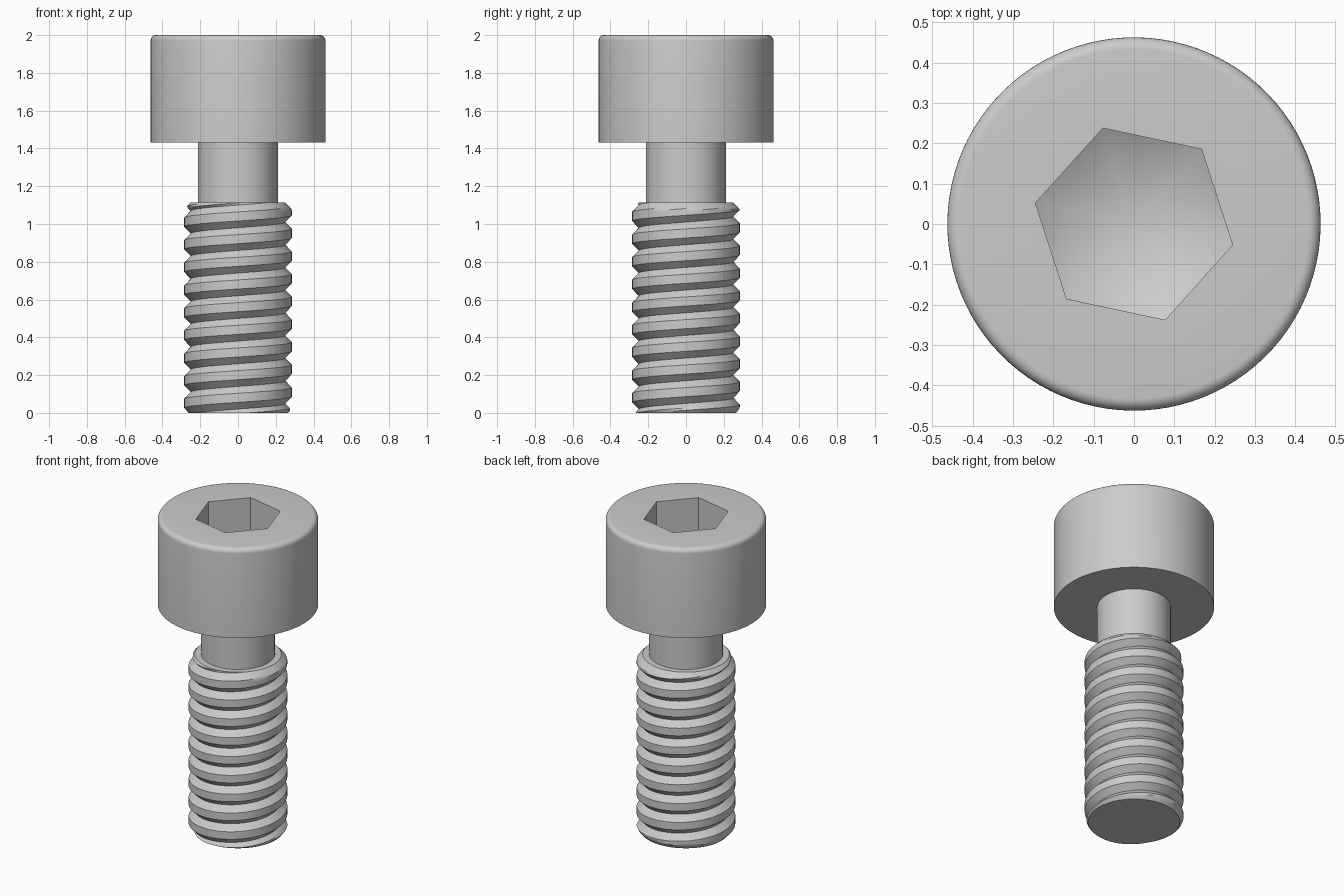
import bpy, bmesh, math

if "Cube" in bpy.data.objects:
    bpy.data.objects.remove(bpy.data.objects["Cube"])

N = 96                       # segments around the axis
START = math.radians(-12)    # a socket corner points this way
PITCH, ROOT, CREST, THREAD_TOP = 0.12, 0.25, 0.285, 1.115


def finish(name, columns, cap=False):
    """Skin a list of point columns into one smooth object."""
    bm = bmesh.new()
    cols = [[bm.verts.new(p) for p in col] for col in columns]
    for a, b in zip(cols, cols[1:]):
        for j in range(len(a) - 1):
            bm.faces.new((a[j], b[j], b[j + 1], a[j + 1]))
    bmesh.ops.remove_doubles(bm, verts=bm.verts, dist=1e-5)
    if cap:
        bmesh.ops.holes_fill(bm, edges=[e for e in bm.edges if e.is_boundary], sides=0)
    bmesh.ops.recalc_face_normals(bm, faces=bm.faces)
    mesh = bpy.data.meshes.new(name)
    bm.to_mesh(mesh)
    bm.free()
    obj = bpy.data.objects.new(name, mesh)
    bpy.context.collection.objects.link(obj)
    bpy.ops.object.select_all(action='DESELECT')
    obj.select_set(True)
    bpy.context.view_layer.objects.active = obj
    bpy.ops.object.shade_smooth_by_angle(angle=math.radians(30))
    return obj


def lathe(name, profile_at):
    """Revolve a profile that may vary with the angle."""
    cols = []
    for i in range(N + 1):
        t = 2 * math.pi * i / N
        a = START + t
        cols.append([(r * math.cos(a), r * math.sin(a), z) for r, z in profile_at(t)])
    return finish(name, cols)


# Head: rounded top edge, hexagonal socket with a drilled cone floor
def head_profile(t):
    local = t % (math.pi / 3) - math.pi / 6
    hexr = 0.25 * math.cos(math.pi / 6) / math.cos(local)
    fillet = [(0.433 + 0.03 * math.cos(k * math.pi / 12),
               1.97 + 0.03 * math.sin(k * math.pi / 12)) for k in range(7)]
    return [(0, 1.432), (0.463, 1.432)] + fillet + [
        (hexr, 2.0), (hexr, 1.58 + 0.55 * hexr), (0, 1.58)]


lathe("socket_head", head_profile)

# Plain neck under the head
lathe("neck", lambda t: [(0, 1.08), (0.213, 1.08), (0.213, 1.45), (0, 1.45)])


# Right-handed thread: flat crest, V groove, chamfered at both ends
def thread_radius(z, a):
    phase = ((z - 1.07) / PITCH - a / (2 * math.pi)) % 1.0
    d = min(phase, 1 - phase)                      # distance from crest centre
    r = CREST - (CREST - ROOT) * max(0, (d - 0.2) / 0.3)
    return min(r, 0.265 + z * 0.8, ROOT + (THREAD_TOP - z))


K = 10                                             # rows per pitch
columns = []
for i in range(N + 1):
    a = 2 * math.pi * i / N
    col = []
    for j in range(-2 * K, 11 * K):
        z = 1.07 - 9 * PITCH + PITCH * (j / K + i / N)
        z = min(max(z, 0), THREAD_TOP)
        r = thread_radius(z, a)
        col.append((r * math.cos(a), r * math.sin(a), z))
    columns.append(col)
finish("threaded_shaft", columns, cap=True)
